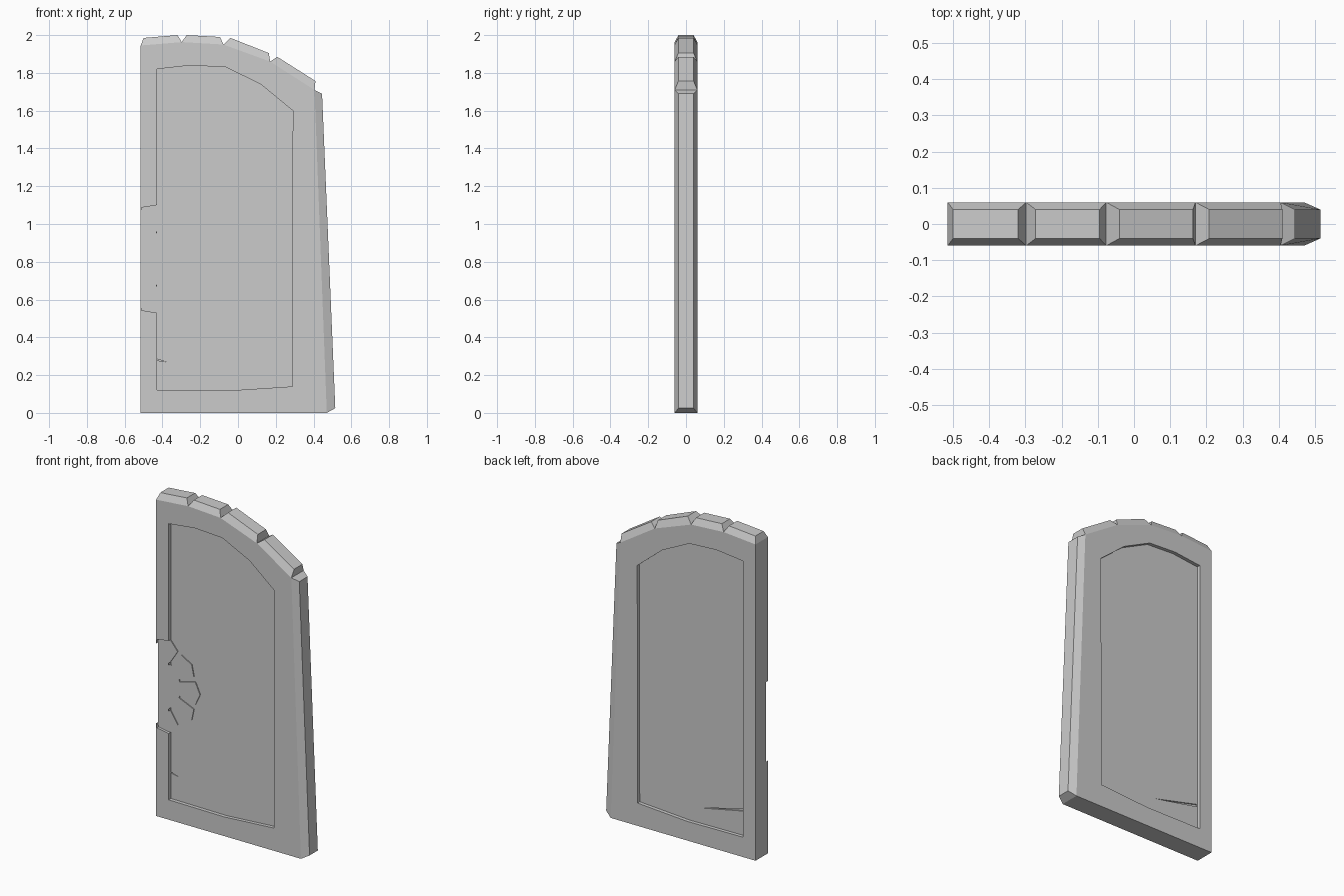
import bpy, bmesh

if "Cube" in bpy.data.objects:
    bpy.data.objects.remove(bpy.data.objects["Cube"])

T = 0.06      # half thickness of the door leaf
C = 0.04      # half thickness at the outer edge of the rim blocks
FLOOR = 0.038  # half thickness left between the two recessed panels


def make_object(name, bm):
    bmesh.ops.recalc_face_normals(bm, faces=bm.faces)
    mesh = bpy.data.meshes.new(name)
    bm.to_mesh(mesh)
    bm.free()
    obj = bpy.data.objects.new(name, mesh)
    bpy.context.collection.objects.link(obj)
    return obj


def loft(name, points, y_half):
    """Solid from an x-z outline; y_half gives (front, back) y per point."""
    bm = bmesh.new()
    front = [bm.verts.new((x, y[0], z)) for (x, z), y in zip(points, y_half)]
    back = [bm.verts.new((x, y[1], z)) for (x, z), y in zip(points, y_half)]
    bm.faces.new(front)
    bm.faces.new(back[::-1])
    n = len(points)
    for i in range(n):
        j = (i + 1) % n
        bm.faces.new((front[i], back[i], back[j], front[j]))
    return make_object(name, bm)


def prism(name, points, y0, y1):
    return loft(name, points, [(y0, y1)] * len(points))


def rim_block(name, a, b, c, d):
    """Rim block: full thickness along a-d, chamfered to the outer edge b-c."""
    bm = bmesh.new()
    rings = []
    for (x, z), h in ((a, T), (b, C), (c, C), (d, T)):
        rings.append([bm.verts.new((x, s * h, z)) for s in (-1, 1)])
    va, vb, vc, vd = rings
    for p, q in ((va, vb), (vb, vc), (vc, vd), (vd, va)):
        bm.faces.new((p[0], p[1], q[1], q[0]))
    for s in (0, 1):
        bm.faces.new((va[s], vb[s], vc[s], vd[s]))
    return make_object(name, bm)


def carve(target, cutter):
    cutter.hide_render = True
    mod = target.modifiers.new("carve", 'BOOLEAN')
    mod.operation = 'DIFFERENCE'
    mod.solver = 'EXACT'
    mod.object = cutter
    bpy.context.view_layer.objects.active = target
    bpy.ops.object.modifier_apply(modifier=mod.name)
    bpy.data.objects.remove(cutter)


# Door leaf
leaf = prism("door_leaf", [
    (-0.515, 0), (0.47, 0), (0.405, 1.71), (0.17, 1.86),
    (-0.077, 1.95), (-0.298, 1.963), (-0.515, 1.945)], -T, T)

# Recessed panels on both faces
panel = [(-0.43, 0.122), (-0.05, 0.118), (0.288, 0.14), (0.29, 1.60),
         (0.12, 1.74), (-0.065, 1.83), (-0.25, 1.84), (-0.43, 1.82)]
carve(leaf, prism("panel_cutter_front", panel, -0.1, -FLOOR))
carve(leaf, prism("panel_cutter_back", panel, FLOOR, 0.1))

# Small cracks in the panels
carve(leaf, prism("crack_cutter_front",
                  [(-0.429, 0.285), (-0.429, 0.278), (-0.38, 0.27)], -0.05, -0.03))
carve(leaf, prism("crack_cutter_back",
                  [(-0.429, 0.288), (-0.429, 0.273), (-0.115, 0.21)], 0.03, 0.05))

# Half flower set into the frame on the meeting edge
MID = 0.815
upper = [(-0.515, 1.06), (-0.51, 1.087), (-0.43, 1.10), (-0.38, 1.04),
         (-0.435, 0.955), (-0.425, 0.943), (-0.355, 1.025), (-0.285, 0.985),
         (-0.27, 0.915), (-0.37, 0.872), (-0.368, 0.858), (-0.26, 0.885)]
lower = [(x, 2 * MID - z) for x, z in reversed(upper)]
flower = upper + [(-0.228, MID)] + lower
cut_outline = [(-0.55, 1.06)] + flower + [(-0.55, 2 * MID - 1.06)]
carve(leaf, prism("flower_cutter", cut_outline, -0.1, -0.040))
prism("flower_inlay", flower, -0.044, -0.03)

# Chamfered blocks along the arched top
blocks = [
    ((-0.515, 1.945), (-0.50, 1.985), (-0.32, 2.0), (-0.298, 1.963)),
    ((-0.298, 1.963), (-0.272, 2.0), (-0.095, 1.99), (-0.077, 1.95)),
    ((-0.077, 1.95), (-0.04, 1.985), (0.163, 1.905), (0.17, 1.86)),
    ((0.17, 1.86), (0.208, 1.885), (0.41, 1.757), (0.405, 1.71)),
]
for i, pts in enumerate(blocks):
    rim_block(f"top_block_{i + 1}", *pts)

# Chamfered strip on the hinge side
rim_block("side_strip", (0.405, 1.71), (0.445, 1.69), (0.515, 0.025), (0.47, 0))
